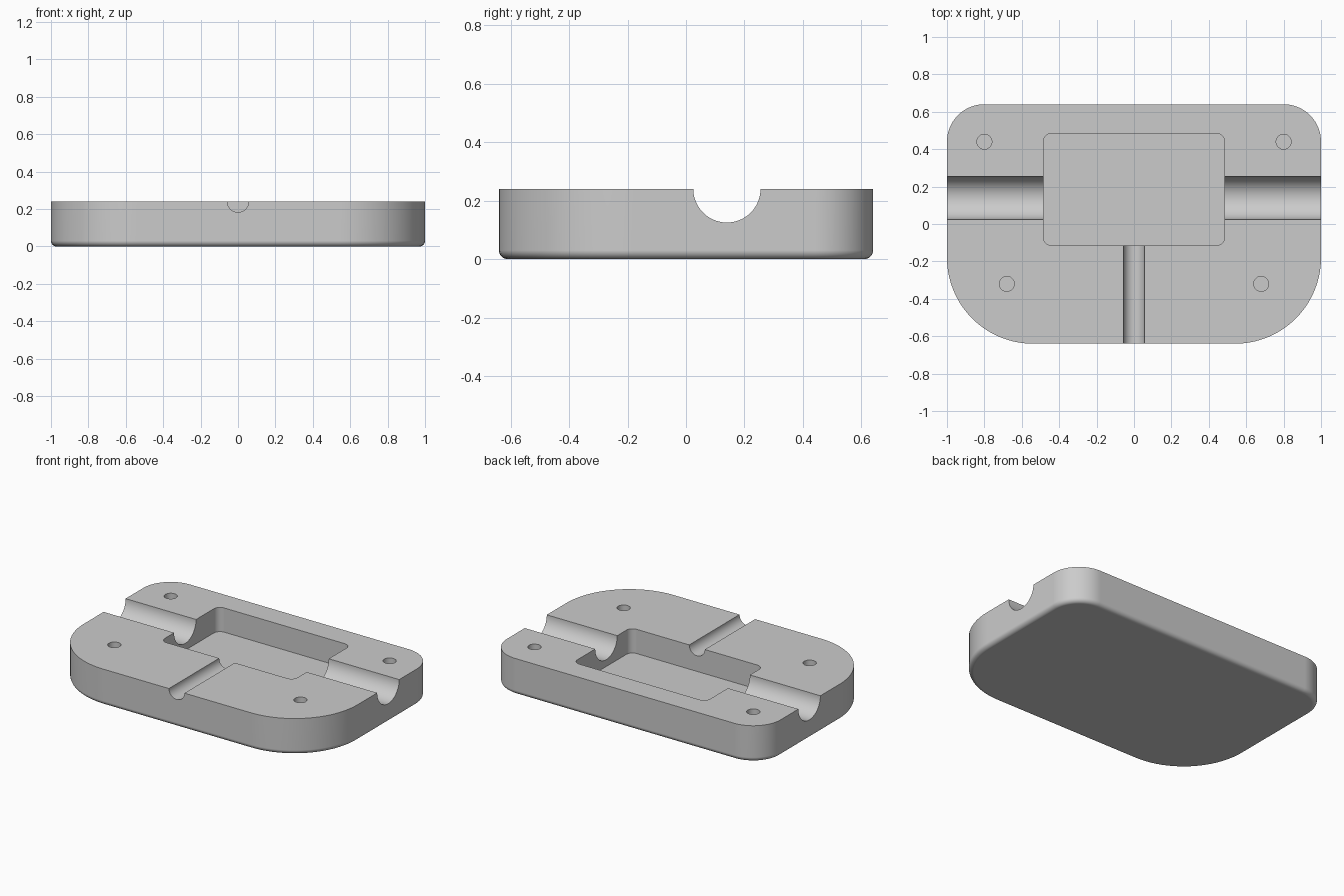
import bpy, bmesh
from math import cos, sin, pi, radians
from mathutils import Matrix

if "Cube" in bpy.data.objects:
    bpy.data.objects.remove(bpy.data.objects["Cube"])

TOP = 0.24

grey = bpy.data.materials.new("plain grey")
grey.use_nodes = True
grey.diffuse_color = (0.6, 0.6, 0.6, 1)
grey.node_tree.nodes["Principled BSDF"].inputs["Base Color"].default_value = (0.6, 0.6, 0.6, 1)


def finish(bm, name):
    bmesh.ops.recalc_face_normals(bm, faces=bm.faces)
    mesh = bpy.data.meshes.new(name)
    bm.to_mesh(mesh)
    bm.free()
    mesh.materials.append(grey)
    obj = bpy.data.objects.new(name, mesh)
    bpy.context.collection.objects.link(obj)
    return obj


def outline(half_x, front, back, r_front, r_back, inset, steps):
    """Rounded rectangle, counter-clockwise from the back left corner."""
    corners = [(1, back, r_back), (-1, back, r_back), (-1, front, r_front), (1, front, r_front)]
    points = []
    for i, (side, edge, r) in enumerate(corners):
        cx = side * (half_x - r)
        cy = edge - r if edge == back else edge + r
        for s in range(steps + 1):
            a = (i + s / steps) * pi / 2
            points.append((cx + (r - inset) * cos(a), cy + (r - inset) * sin(a)))
    return points


def rounded_block(name, shape, levels, steps):
    """Loft the outline through (height, inset) levels and cap it."""
    bm = bmesh.new()
    rings = [[bm.verts.new((x, y, z)) for x, y in outline(*shape, inset, steps)]
             for z, inset in levels]
    for low, high in zip(rings, rings[1:]):
        for i in range(len(low)):
            bm.faces.new((low[i - 1], low[i], high[i], high[i - 1]))
    bm.faces.new(rings[0][::-1])
    bm.faces.new(rings[-1])
    return finish(bm, name)


def rod(name, radius, length, centre, axis, sides):
    """Cylinder cutter, turned half a side so no vertex lies on the top plane."""
    bm = bmesh.new()
    turn = {"X": Matrix.Rotation(pi / 2, 4, "Y"), "Y": Matrix.Rotation(pi / 2, 4, "X"),
            "Z": Matrix.Identity(4)}[axis]
    matrix = Matrix.Translation(centre) @ turn @ Matrix.Rotation(pi / sides, 4, "Z")
    bmesh.ops.create_cone(bm, cap_ends=True, segments=sides, radius1=radius,
                          radius2=radius, depth=length, matrix=matrix)
    return finish(bm, name)


# Body with rounded lower edge and larger front corners
round_r = 0.03
levels = [(round_r * (1 - cos(t)), round_r * (1 - sin(t)))
          for t in (i * pi / 12 for i in range(7))]
body = rounded_block("case_half", (1.0, -0.64, 0.64, 0.46, 0.2), levels + [(TOP, 0)], 20)

# Central pocket, side channels, front channel and screw holes
cutters = [
    rounded_block("pocket_cutter", (0.485, -0.115, 0.485, 0.045, 0.045),
                  [(0.08, 0), (0.4, 0)], 8),
    rod("side_channel_cutter", 0.115, 2.4, (0, 0.14, TOP), "X", 64),
    rod("front_channel_cutter", 0.057, 0.9, (0, -0.4, TOP), "Y", 48),
]
for side in (-1, 1):
    for x, y in ((0.8, 0.44), (0.68, -0.32)):
        cutters.append(rod("screw_hole_cutter", 0.04, 0.32, (side * x, y, TOP), "Z", 32))

for cutter in cutters:
    cutter.hide_render = True
    cut = body.modifiers.new(cutter.name, "BOOLEAN")
    cut.operation = "DIFFERENCE"
    cut.solver = "EXACT"
    cut.object = cutter

# Bake the cuts and drop the cutters
bpy.context.view_layer.update()
graph = bpy.context.evaluated_depsgraph_get()
mesh = bpy.data.meshes.new_from_object(body.evaluated_get(graph))
body.modifiers.clear()
body.data = mesh
for cutter in cutters:
    bpy.data.objects.remove(cutter)

# Smooth curves, crisp edges, flat large faces
bpy.ops.object.select_all(action="DESELECT")
body.select_set(True)
bpy.context.view_layer.objects.active = body
bpy.ops.object.shade_smooth_by_angle(angle=radians(30))
weighted = body.modifiers.new("flat_faces", "WEIGHTED_NORMAL")
weighted.keep_sharp = True
